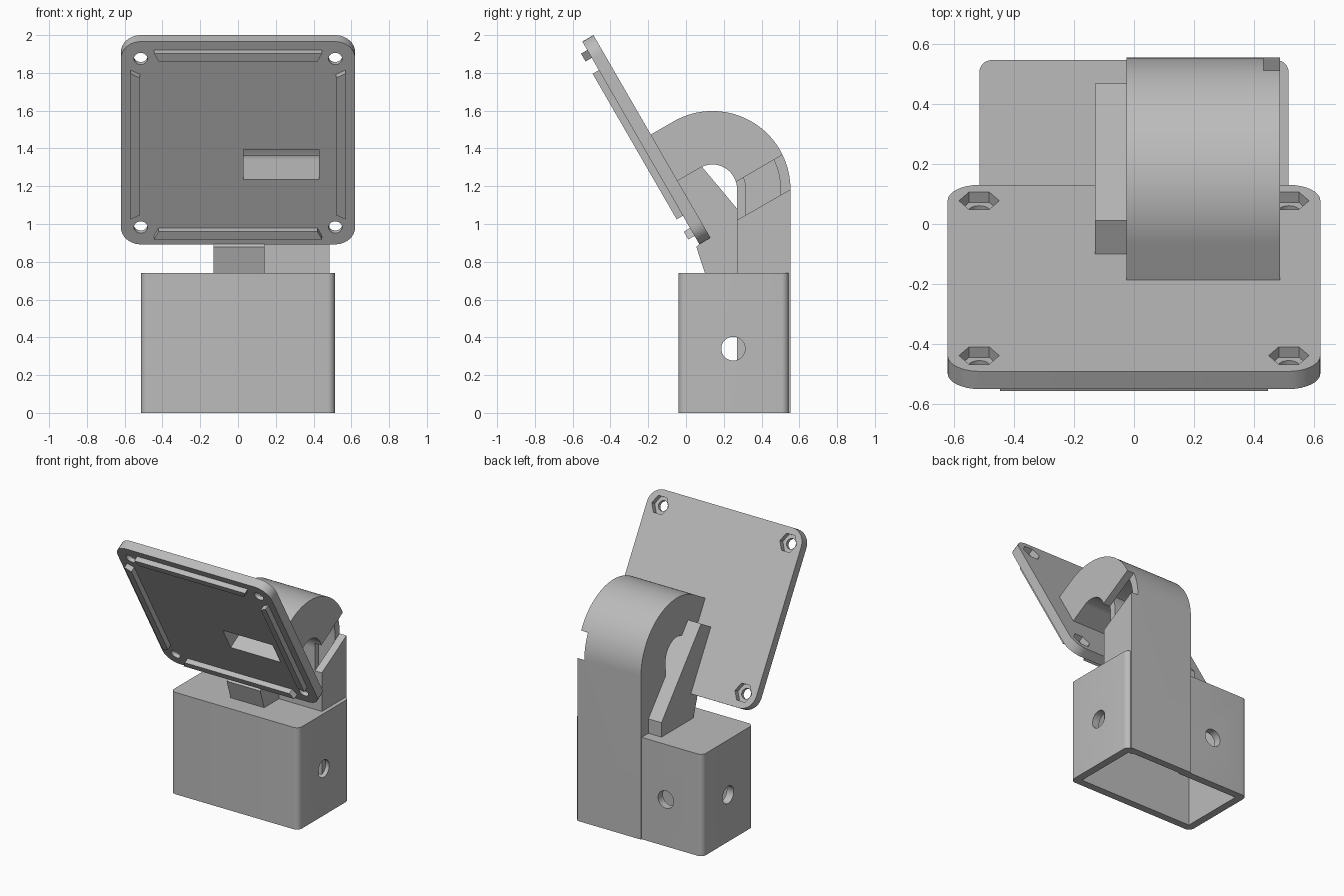
import bpy, bmesh, math
from mathutils import Matrix, Vector

cube = bpy.data.objects.get("Cube")
if cube:
    bpy.data.objects.remove(cube)

grey = bpy.data.materials.new("light grey")
grey.use_nodes = True
grey.diffuse_color = (0.5, 0.5, 0.5, 1)
grey.node_tree.nodes["Principled BSDF"].inputs["Base Color"].default_value = (0.5, 0.5, 0.5, 1)

TILT = math.radians(30)
S, C = math.sin(TILT), math.cos(TILT)

# Frames: side profiles are drawn in (y, z) and extruded along x
UPRIGHT = Matrix.Identity(4)
SIDE = Matrix(((0, 0, 1, 0), (1, 0, 0, 0), (0, 1, 0, 0), (0, 0, 0, 1)))
BACK = Matrix(((1, 0, 0, 0), (0, 0, -1, 0), (0, 1, 0, 0), (0, 0, 0, 1)))
# Tilted plate: local z = 0 is the back face, +z points out of the front
PLATE = Matrix(((1, 0, 0, 0), (0, -S, -C, -0.18), (0, C, -S, 1.463), (0, 0, 0, 1)))


def prism(name, pts, lo, hi, frame=UPRIGHT):
    """Extrude a 2D outline from lo to hi along the local z of the frame."""
    bm = bmesh.new()
    base = bm.faces.new([bm.verts.new((a, b, lo)) for a, b in pts])
    new = bmesh.ops.extrude_face_region(bm, geom=[base])["geom"]
    bmesh.ops.translate(bm, vec=(0, 0, hi - lo),
                        verts=[v for v in new if isinstance(v, bmesh.types.BMVert)])
    bmesh.ops.transform(bm, matrix=frame, verts=bm.verts)
    bmesh.ops.recalc_face_normals(bm, faces=bm.faces)
    mesh = bpy.data.meshes.new(name)
    bm.to_mesh(mesh)
    bm.free()
    mesh.materials.append(grey)
    obj = bpy.data.objects.new(name, mesh)
    bpy.context.collection.objects.link(obj)
    return obj


def arc(cx, cy, r, a0, a1, n):
    return [(cx + r * math.cos(math.radians(a0 + (a1 - a0) * i / n)),
             cy + r * math.sin(math.radians(a0 + (a1 - a0) * i / n))) for i in range(n + 1)]


def circle(cx, cy, r, n):
    return arc(cx, cy, r, 0, 360, n)[:-1]


def rounded(x0, x1, y0, y1, r, n=8):
    pts = []
    for k, (x, y) in enumerate(((x1 - r, y1 - r), (x0 + r, y1 - r), (x0 + r, y0 + r), (x1 - r, y0 + r))):
        pts += arc(x, y, r, 90 * k, 90 * k + 90, n)
    return pts


def rect(x0, x1, y0, y1):
    return [(x0, y0), (x1, y0), (x1, y1), (x0, y1)]


def hook(r_in, r_out, z0, reach):
    """Side outline of a bent band: straight up, over the arc, straight to the plate."""
    cy, cz = 0.14, 1.185
    outer = arc(cy, cz, r_out, 0, 120, 40)
    inner = arc(cy, cz, r_in, 120, 0, 40)
    end = lambda p: (p[0] - C * reach, p[1] - S * reach)
    return [(cy + r_out, z0)] + outer + [end(outer[-1]), end(inner[0])] + inner + [(cy + r_in, z0)]


def cut(obj, *cutters):
    bpy.context.view_layer.objects.active = obj
    for c in cutters:
        mod = obj.modifiers.new("cut", "BOOLEAN")
        mod.operation, mod.solver, mod.object = "DIFFERENCE", "EXACT", c
        bpy.ops.object.modifier_apply(modifier=mod.name)


# Solid parts
W = 0.514
socket_box = prism("socket_box", rounded(-W, W, -0.04, 0.545, 0.04), 0, 0.74)
arm = prism("curved_arm", hook(0.13, 0.413, 0, 0.16), -0.025, 0.485, SIDE)
brace = prism("brace", [(0.11, 0.71), (0.1, 0.74), (0.055, 0.878), (0.1, 0.93), (-0.12, 1.3),
                        (-0.1, 1.325), (0.012, 1.39), (0.467, 0.845), (0.467, 0.71)],
              -0.13, 0.14, SIDE)
plate = prism("mount_plate", rounded(-0.62, 0.62, -0.62, 0.62, 0.105), 0, 0.068, PLATE)

# Four mitred rails on the front of the plate
for k, side in enumerate(("top", "left", "bottom", "right")):
    turn = Matrix.Rotation(-math.pi / 2 * k, 4, "Z")
    prism(side + "_rail", [(-0.42, 0.52), (0.42, 0.52), (0.445, 0.568), (-0.445, 0.568)],
          0.06, 0.106, PLATE @ turn)

# Cutters: box cavity, cable channel, side opening of the channel, screw holes
cavity = prism("cavity_cutter", rect(-W + 0.055, W - 0.055, 0.015, 0.49), -0.1, 0.685)
channel = prism("channel_cutter", hook(0.177, 0.36, -0.1, 0.35), 0.03, 0.43, SIDE)
opening = prism("opening_cutter", [(0.2, 0.98), (0.62, 1.222), (0.62, 1.43), (0.2, 1.185)],
                0.43, 0.6, SIDE)
side_hole = prism("side_hole_cutter", circle(0.25, 0.34, 0.063, 32), -0.7, 0.7, SIDE)
back_hole = prism("back_hole_cutter", circle(-0.22, 0.34, 0.063, 32), -0.7, -0.4, BACK)
cutters = [cavity, channel, opening, side_hole, back_hole]

cut(socket_box, cavity, channel, side_hole, back_hole)
cut(arm, cavity, channel, opening)
cut(brace, channel)
cut(plate, channel)

# Corner screw holes with hexagonal nut pockets on the back
for sx in (-1, 1):
    for sy in (-1, 1):
        at = (sx * 0.515, sy * 0.515)
        hole = prism("screw_cutter", circle(*at, 0.036, 24), -0.1, 0.2, PLATE)
        pocket = prism("nut_cutter", circle(*at, 0.067, 6), -0.1, 0.04, PLATE)
        cut(plate, hole, pocket)
        cutters += [hole, pocket]

for c in cutters:
    bpy.data.objects.remove(c)

# Smooth the curved surfaces, keep edges sharp
bpy.ops.object.select_all(action="DESELECT")
for obj in (socket_box, arm, plate):
    obj.select_set(True)
bpy.context.view_layer.objects.active = arm
bpy.ops.object.shade_smooth_by_angle(angle=math.radians(25))
